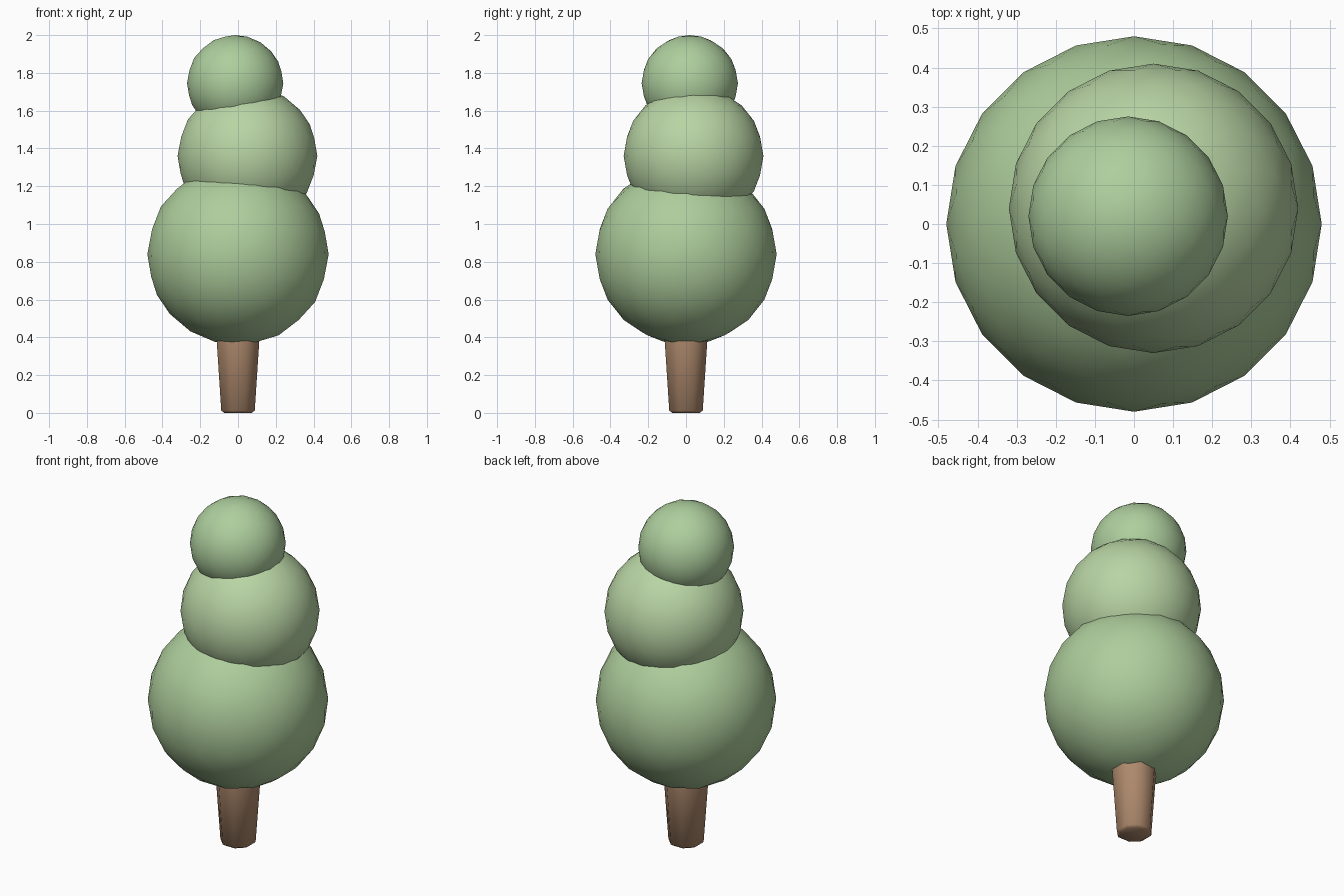
import bpy
import math

if "Cube" in bpy.data.objects:
    bpy.data.objects.remove(bpy.data.objects["Cube"])


def paint(obj, name, color):
    mat = bpy.data.materials.get(name) or bpy.data.materials.new(name)
    mat.diffuse_color = color
    mat.use_nodes = True
    mat.node_tree.nodes["Principled BSDF"].inputs["Base Color"].default_value = mat.diffuse_color
    obj.data.materials.append(mat)


def foliage(name, centre, radius, color):
    bpy.ops.mesh.primitive_ico_sphere_add(subdivisions=3, radius=radius, location=centre)
    obj = bpy.context.object
    obj.name = name
    bpy.ops.object.shade_smooth()
    paint(obj, name + "_green", color)


def lathe(name, profile, sides, color):
    # Stack rings of (radius, height) and cap both ends
    verts, faces = [], []
    for r, z in profile:
        for i in range(sides):
            a = 2 * math.pi * (i + 0.5) / sides
            verts.append((r * math.cos(a), r * math.sin(a), z))
    for k in range(len(profile) - 1):
        for i in range(sides):
            j = (i + 1) % sides
            faces.append((k * sides + i, k * sides + j,
                          (k + 1) * sides + j, (k + 1) * sides + i))
    faces.append(tuple(reversed(range(sides))))
    faces.append(tuple(range((len(profile) - 1) * sides, len(profile) * sides)))
    mesh = bpy.data.meshes.new(name)
    mesh.from_pydata(verts, [], faces)
    obj = bpy.data.objects.new(name, mesh)
    bpy.context.collection.objects.link(obj)
    bpy.ops.object.select_all(action='DESELECT')
    obj.select_set(True)
    bpy.context.view_layer.objects.active = obj
    bpy.ops.object.shade_smooth_by_angle(angle=math.radians(60))
    paint(obj, name + "_brown", color)


# Tapered trunk, wider where it enters the foliage
lathe("trunk", [(0.078, 0.0), (0.096, 0.012), (0.122, 0.38), (0.122, 0.42)], 8,
      (0.42, 0.25, 0.15, 1))

# Three stacked foliage balls, slightly off centre
foliage("lower_foliage", (0, 0, 0.84), 0.48, (0.42, 0.61, 0.33, 1))
foliage("middle_foliage", (0.05, 0.04, 1.36), 0.37, (0.48, 0.66, 0.37, 1))
foliage("upper_foliage", (-0.015, 0.02, 1.745), 0.255, (0.42, 0.62, 0.34, 1))
